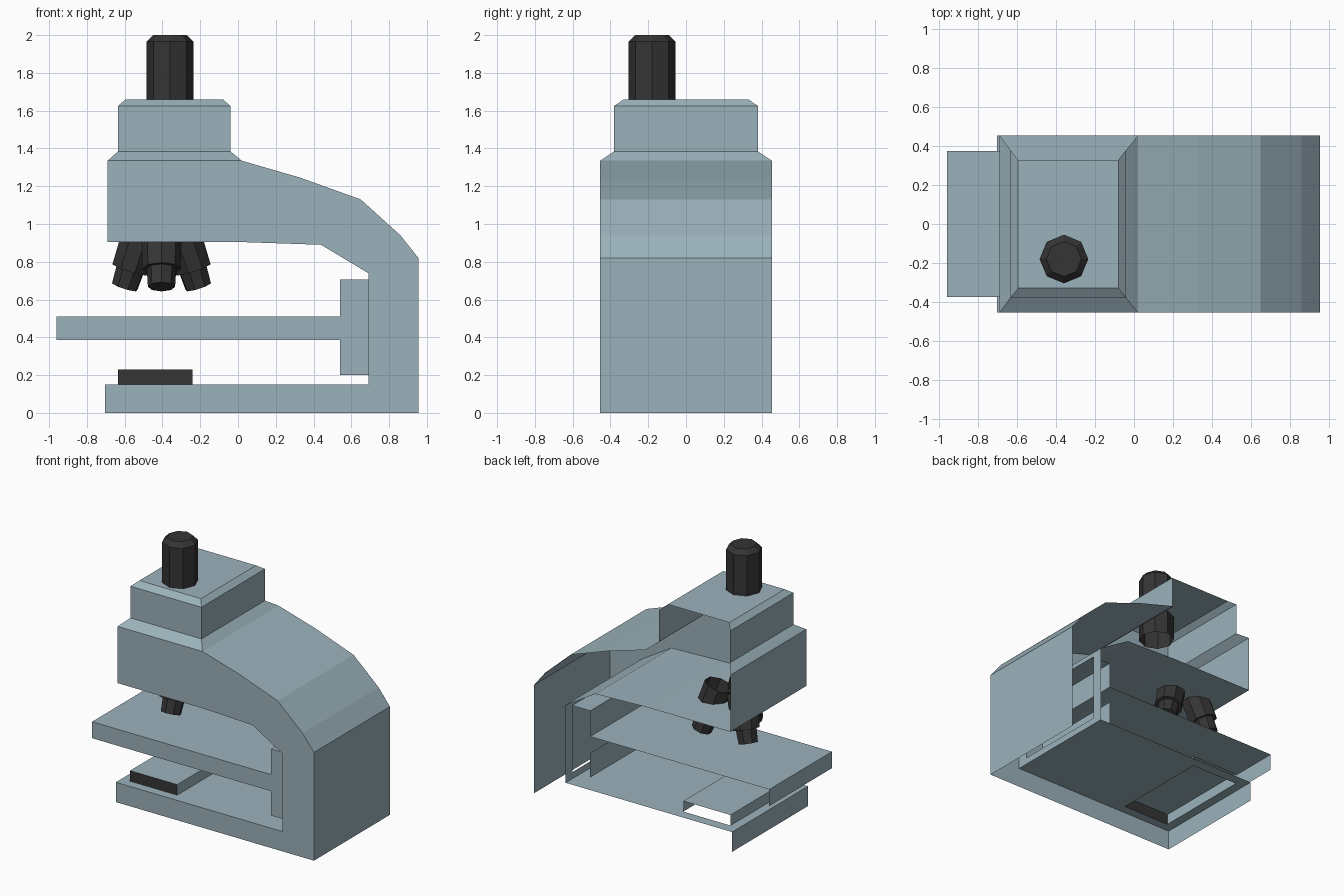
import bpy, bmesh, math
from mathutils import Matrix, Vector

if "Cube" in bpy.data.objects:
    bpy.data.objects.remove(bpy.data.objects["Cube"])


def material(name, rgb):
    m = bpy.data.materials.new(name)
    m.use_nodes = True
    m.diffuse_color = (*rgb, 1)
    bsdf = next(n for n in m.node_tree.nodes if n.type == "BSDF_PRINCIPLED")
    bsdf.inputs["Base Color"].default_value = (*rgb, 1)
    return m


BLUE = material("blue_grey", (0.33, 0.445, 0.50))
BLACK = material("soft_black", (0.035, 0.035, 0.035))


def loft(rings):
    """Closed solid through rings of equal point count."""
    bm = bmesh.new()
    loops = [[bm.verts.new(p) for p in ring] for ring in rings]
    n = len(loops[0])
    for a, b in zip(loops, loops[1:]):
        for i in range(n):
            j = (i + 1) % n
            bm.faces.new((a[i], a[j], b[j], b[i]))
    bm.faces.new(loops[0])
    bm.faces.new(loops[-1])
    bmesh.ops.recalc_face_normals(bm, faces=bm.faces)
    return bm


def extrude_profile(points, half_depth):
    return loft([[(x, y, z) for x, z in points] for y in (-half_depth, half_depth)])


def rectangle(x0, x1, y0, y1, z):
    return [(x0, y0, z), (x1, y0, z), (x1, y1, z), (x0, y1, z)]


def drop(bm, rule):
    bm.normal_update()
    bmesh.ops.delete(bm, geom=[f for f in bm.faces if rule(f)], context="FACES")


def cut_opening(bm, axis, level, low, high):
    """Cut a rectangular opening in the flat face lying at the given level."""
    def on_plane(f):
        return all(abs(v.co[axis] - level) < 1e-4 for v in f.verts)
    for k in range(3):
        if k == axis:
            continue
        for value in (low[k], high[k]):
            co, no = Vector(), Vector()
            co[k], no[k] = value, 1
            faces = [f for f in bm.faces if on_plane(f)]
            geom = set(faces)
            for f in faces:
                geom.update(f.edges, f.verts)
            bmesh.ops.bisect_plane(bm, geom=list(geom), plane_co=co, plane_no=no)
    drop(bm, lambda f: on_plane(f) and all(
        low[k] < f.calc_center_median()[k] < high[k] for k in range(3) if k != axis))


def finish(bm, name, mats):
    mesh = bpy.data.meshes.new(name)
    bm.to_mesh(mesh)
    bm.free()
    for m in mats:
        mesh.materials.append(m)
    obj = bpy.data.objects.new(name, mesh)
    bpy.context.scene.collection.objects.link(obj)
    return obj


def faces_back(f):
    return f.normal.y > 0.3


def faces_down(f):
    return f.normal.z < -0.9


# Frame: base, column and arm in one side profile, open at the back and below
frame_profile = [(-0.705, 0), (0.955, 0), (0.955, 0.82), (0.86, 0.94), (0.65, 1.13),
                 (0.33, 1.245), (0.02, 1.335), (-0.69, 1.335), (-0.69, 0.905),
                 (0, 0.905), (0.44, 0.89), (0.69, 0.74), (0.69, 0.15), (-0.705, 0.15)]
frame = extrude_profile(frame_profile, 0.455)
drop(frame, lambda f: faces_back(f)
     or (faces_down(f) and f.calc_center_median().z < 0.01)
     or (f.normal.z > 0.99 and f.calc_center_median().z > 1.3))
cut_opening(frame, 0, 0.69, (0, -0.375, 0.2), (1, 0.375, 0.705))
cut_opening(frame, 2, 0.15, (-0.635, -0.385, 0), (-0.24, 0.375, 1))
finish(frame, "frame", [BLUE])

# Stepped head with bevelled tiers
head = loft([rectangle(-0.69, 0.02, -0.455, 0.455, 1.335),
             rectangle(-0.635, -0.04, -0.38, 0.38, 1.385),
             rectangle(-0.635, -0.04, -0.38, 0.38, 1.625),
             rectangle(-0.595, -0.08, -0.33, 0.33, 1.66)])
drop(head, lambda f: faces_back(f) or faces_down(f))
finish(head, "head", [BLUE])

# Stage with its mounting bracket
stage = extrude_profile([(-0.96, 0.385), (0.54, 0.385), (0.54, 0.2), (0.69, 0.2),
                         (0.69, 0.705), (0.54, 0.705), (0.54, 0.51), (-0.96, 0.51)], 0.375)
drop(stage, lambda f: faces_back(f) or faces_down(f) or f.normal.x > 0.9)
finish(stage, "stage", [BLUE])

# Lamp block with a dark front
lamp = loft([rectangle(-0.635, -0.24, -0.385, 0.375, z) for z in (0.15, 0.23)])
drop(lamp, lambda f: faces_back(f) or faces_down(f))
for f in lamp.faces:
    f.material_index = int(f.normal.y < -0.9)
finish(lamp, "lamp_block", [BLUE, BLACK])


def tube(profile, name, matrix, open_rule):
    """Eight-sided turned part from (radius, height) pairs."""
    bm = loft([[(r * math.cos(i * math.pi / 4), r * math.sin(i * math.pi / 4), z)
                for i in range(8)] for r, z in profile])
    drop(bm, open_rule)
    bm.transform(matrix)
    finish(bm, name, [BLACK])


# Eyepiece
tube([(0.125, 1.475), (0.125, 1.965), (0.09, 2.0)], "eyepiece",
     Matrix.Translation((-0.36, -0.18, 0)), faces_down)

# Three objectives splayed around the turret axis
for i, name in enumerate(("front", "left", "right")):
    place = (Matrix.Translation((-0.405, 0, 0.668))
             @ Matrix.Rotation(math.radians(-90 + 120 * i), 4, "Z")
             @ Matrix.Translation((0.225, 0, 0))
             @ Matrix.Rotation(math.radians(-20), 4, "Y"))
    tube([(0.072, 0), (0.078, 0.1), (0.102, 0.1), (0.107, 0.36)], name + "_objective",
         place, lambda f: f.normal.z > 0.9 and f.calc_center_median().z > 0.3)
